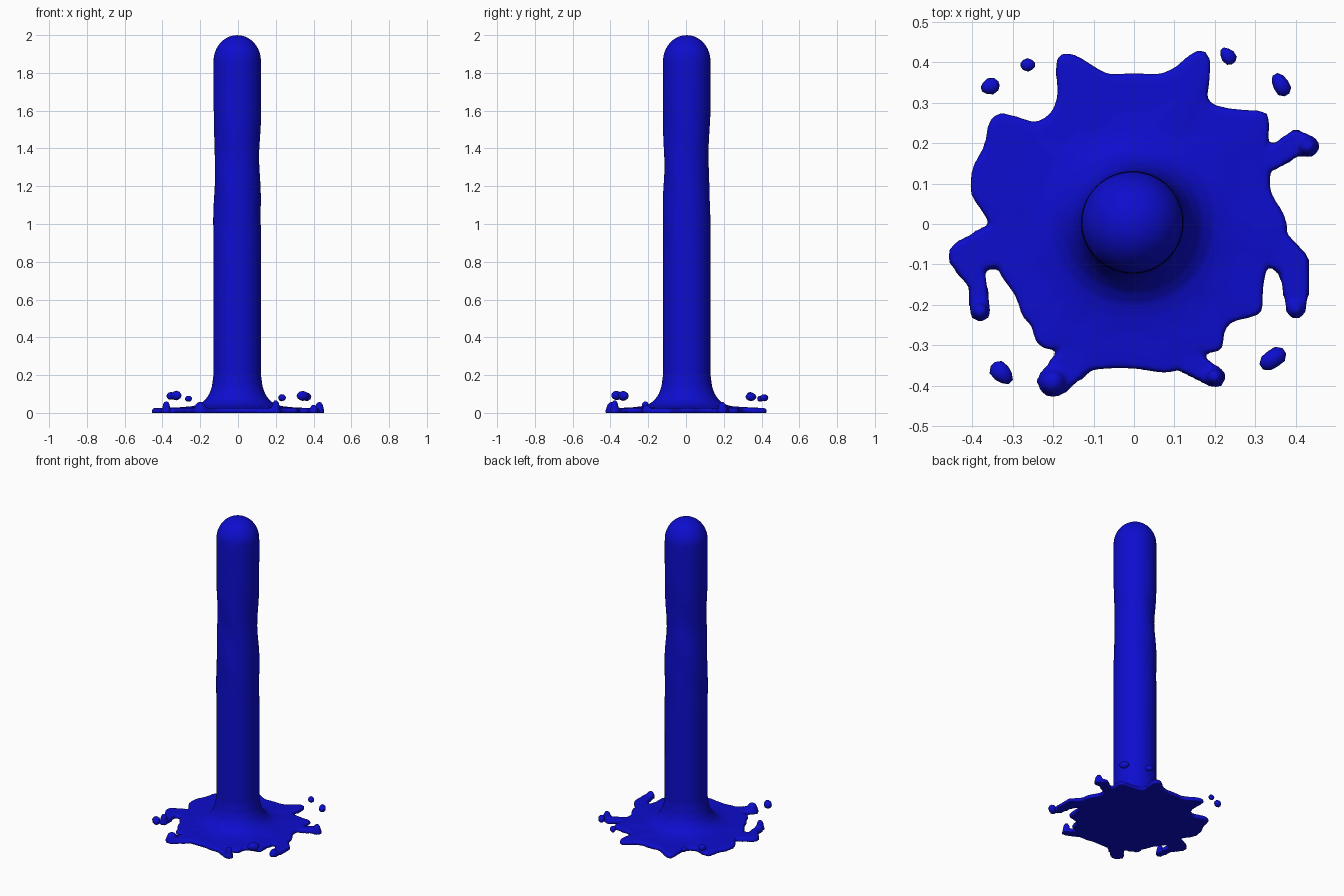
import bpy, bmesh, math
from mathutils import Matrix, Vector

cube = bpy.data.objects.get("Cube")
if cube:
    bpy.data.objects.remove(cube, do_unlink=True)

blue = bpy.data.materials.new("deep_blue")
blue.use_nodes = True
colour = (0.004, 0.004, 0.62, 1)
blue.diffuse_color = colour
blue.node_tree.nodes["Principled BSDF"].inputs["Base Color"].default_value = colour

# Pool rim radius in hundredths, every five degrees counterclockwise from +x
RIM = [38, 37, 35.5, 35, 36, 37, 38.5, 41, 43, 40, 37.5, 36, 36.5, 45, 46, 40.5, 38, 37.5,
       37.5, 37.5, 38, 41, 45, 45.5, 38, 35, 34.5, 36, 43, 44, 42.5, 42, 42.5, 42, 41, 38,
       36, 35.5, 35, 35, 35.5, 35, 34.5, 35, 36, 36, 38, 38, 36, 36, 38.5, 37.5, 36.5, 36,
       36, 36.5, 37.5, 38, 37, 36, 37, 38, 35, 34.5, 36.5, 38.5, 37, 35.5, 35, 35, 37.5, 38]
STEPS = len(RIM) * 2


def rim_radius(i):
    """Catmull-Rom sample of the rim, two samples per entry."""
    k, half = divmod(i, 2)
    if not half:
        return RIM[k] / 100
    a, b, c, d = (RIM[(k + j) % len(RIM)] for j in (-1, 0, 1, 2))
    return (9 * (b + c) - a - d) / 1600


def finish(name, bm):
    mesh = bpy.data.meshes.new(name)
    bmesh.ops.recalc_face_normals(bm, faces=bm.faces)
    for face in bm.faces:
        face.smooth = True
    bm.to_mesh(mesh)
    bm.free()
    mesh.materials.append(blue)
    obj = bpy.data.objects.new(name, mesh)
    bpy.context.collection.objects.link(obj)
    return obj


def blob(bm, centre, size, detail=2):
    matrix = Matrix.Translation(centre) @ Matrix.Diagonal((*size, 1))
    return bmesh.ops.create_icosphere(bm, subdivisions=detail, radius=1, matrix=matrix)["verts"]


bm = bmesh.new()
rings = []


def add_ring(radius_at, z, centre=(0, 0)):
    ring = []
    for i in range(STEPS):
        angle = math.tau * i / STEPS
        r = radius_at(i, angle)
        ring.append(bm.verts.new((centre[0] + r * math.cos(angle),
                                  centre[1] + r * math.sin(angle), z)))
    rings.append(ring)


# Thin pool: underside rim, rounded edge, gently rising top
for share, z in ((0.985, 0), (1, 0.012), (0.975, 0.025), (0.9, 0.027), (0.75, 0.03)):
    add_ring(lambda i, a: rim_radius(i) * share, z)

# Flared foot of the column
for r, z in ((0.235, 0.036), (0.2, 0.046), (0.17, 0.068), (0.148, 0.1), (0.134, 0.14)):
    add_ring(lambda i, a: r, z, (-0.004, 0.004))

# Slightly wavy shaft with a waist
for k in range(40):
    z = 0.2 + k * 0.042
    waist = 0.009 * math.exp(-((z - 1.33) / 0.16) ** 2)
    ripple = 0.0022 * math.exp(-((z - 1.25) / 0.4) ** 2)
    add_ring(lambda i, a: 0.126 - waist + ripple * math.sin(3 * a + 17 * z), z,
             (-0.004, 0.004 - waist / 3))

# Domed top
for k in range(1, 10):
    t = k * math.pi / 20
    add_ring(lambda i, a: 0.126 * math.cos(t), 1.862 + 0.138 * math.sin(t), (-0.004, 0.004))

for low, high in zip(rings, rings[1:]):
    for i in range(STEPS):
        j = (i + 1) % STEPS
        bm.faces.new((low[i], low[j], high[j], high[i]))
for ring, z in ((rings[0], 0), (rings[-1], 2)):
    tip = bm.verts.new((-0.004 * z / 2, 0.004 * z / 2, z))
    for i in range(STEPS):
        bm.faces.new((ring[i], ring[(i + 1) % STEPS], tip))

# Splash arms: x, y, half width along each path, then height of the raised tip
ARMS = [
    ([(-0.33, -0.05, 0.06), (-0.415, -0.08, 0.046), (-0.385, -0.15, 0.024), (-0.38, -0.215, 0.028)], 0.065),
    ([(0.35, -0.06, 0.05), (0.395, -0.10, 0.042), (0.4, -0.16, 0.036), (0.4, -0.21, 0.026)], 0.045),
    ([(0.34, 0.16, 0.03), (0.4, 0.2, 0.034), (0.43, 0.192, 0.03)], 0.06),
    ([(-0.14, -0.33, 0.05), (-0.2, -0.39, 0.041)], 0.06),
    ([(0.11, -0.325, 0.035), (0.2, -0.378, 0.028)], 0.07),
]
for path, height in ARMS:
    for start, end in zip(path, path[1:]):
        for s in range(9):
            x, y, w = Vector(start).lerp(Vector(end), s / 8)
            bmesh.ops.create_cone(bm, cap_ends=True, segments=20, radius1=w, radius2=w * 0.8,
                                  depth=0.025, matrix=Matrix.Translation((x, y, 0.0125)))
    x, y, w = path[-1]
    blob(bm, (x, y, height / 2), (w * 0.75, w * 0.75, height / 2))

# Fuse everything into one liquid surface
splash = finish("column_and_splash", bm)
remesh = splash.modifiers.new("fuse", "REMESH")
remesh.mode = "VOXEL"
remesh.voxel_size = 0.008
remesh.use_smooth_shade = True
soften = splash.modifiers.new("soften", "SMOOTH")
soften.factor = 0.5
soften.iterations = 2

# Loose droplets: position, radius, stretch direction in degrees
DROPS = [(-0.355, 0.34, 0.09, 0.023, 20), (-0.262, 0.393, 0.075, 0.018, 0),
         (0.232, 0.415, 0.08, 0.021, 130), (0.363, 0.344, 0.085, 0.025, 120),
         (0.343, -0.333, 0.09, 0.029, 35), (-0.327, -0.368, 0.092, 0.028, 135)]
for n, (x, y, z, r, turn) in enumerate(DROPS, 1):
    bm = bmesh.new()
    verts = blob(bm, (0, 0, 0), (r * 1.15, r * 0.85, r * 0.9))
    for v in verts:
        v.co *= 1 + 0.1 * math.sin(v.co.x / r * 3 + n) * math.cos(v.co.z / r * 2)
    bmesh.ops.rotate(bm, verts=verts, matrix=Matrix.Rotation(math.radians(turn), 3, "Z"))
    drop = finish(f"droplet_{n}", bm)
    drop.location = (x, y, z)
